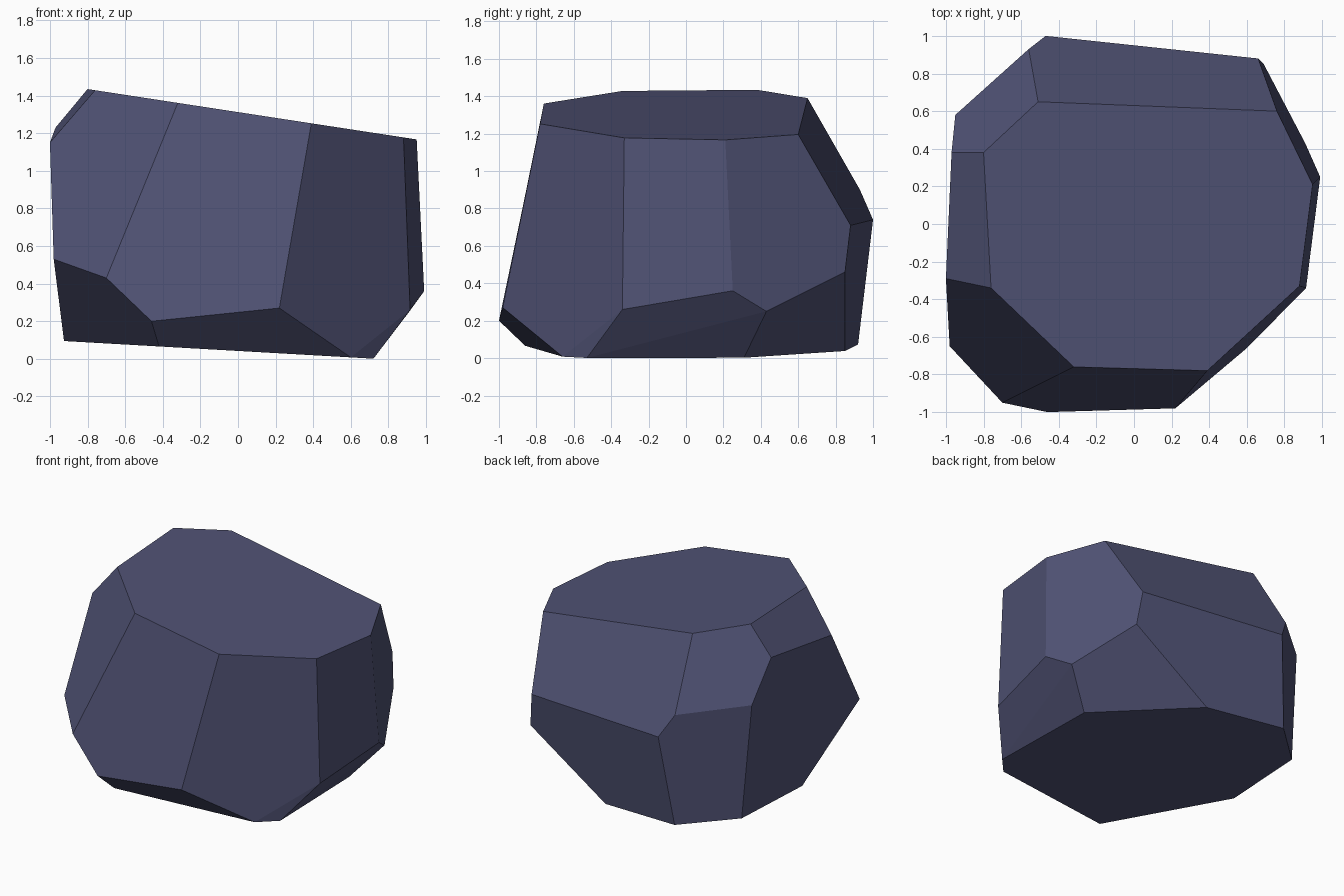
import bpy, bmesh, math

if "Cube" in bpy.data.objects:
    bpy.data.objects.remove(bpy.data.objects["Cube"])

# Corner points of the faceted stone, by ring
def top_z(x):
    return 1.312 - 0.153 * x      # tilted top facet

def base_z(x):
    return 0.042 - 0.057 * x      # slightly tilted underside

top_ring = [(-0.51, 0.65), (0.76, 0.60), (0.95, 0.21), (0.88, -0.33),
            (0.39, -0.78), (-0.32, -0.76), (-0.76, -0.34), (-0.80, 0.38)]
base_ring = [(0.72, -0.53), (0.60, -0.66), (-0.42, -0.86), (-0.925, -0.05),
             (-0.885, 0.607), (-0.55, 0.92), (0.07, 0.85), (0.70, 0.31)]
side_points = [(-0.97, 0.38, 1.23), (-0.95, 0.58, 0.944), (-0.56, 0.93, 0.90),
               (-0.47, 1.00, 0.74), (0.66, 0.88, 0.71), (0.69, 0.85, 0.46),
               (0.91, 0.43, 0.25), (0.99, 0.25, 0.36), (0.915, -0.34, 0.26),
               (0.22, -0.98, 0.27), (-0.46, -1.00, 0.20), (-0.70, -0.95, 0.43),
               (-0.98, -0.65, 0.53), (-1.00, -0.29, 1.15)]
points = ([(x, y, top_z(x)) for x, y in top_ring] + side_points
          + [(x, y, base_z(x)) for x, y in base_ring])

# Wrap the points in a convex hull and merge near-flat triangles into facets
bm = bmesh.new()
for p in points:
    bm.verts.new(p)
bmesh.ops.convex_hull(bm, input=bm.verts[:])
bmesh.ops.dissolve_limit(bm, angle_limit=math.radians(4),
                         verts=bm.verts[:], edges=bm.edges[:])
bmesh.ops.recalc_face_normals(bm, faces=bm.faces[:])
mesh = bpy.data.meshes.new("stone")
bm.to_mesh(mesh)
bm.free()

# One flat slate blue colour
slate = bpy.data.materials.new("slate blue")
slate.diffuse_color = (0.08, 0.085, 0.175, 1)
slate.use_nodes = True
slate.node_tree.nodes["Principled BSDF"].inputs["Base Color"].default_value = slate.diffuse_color
mesh.materials.append(slate)
stone = bpy.data.objects.new("stone", mesh)
bpy.context.collection.objects.link(stone)
